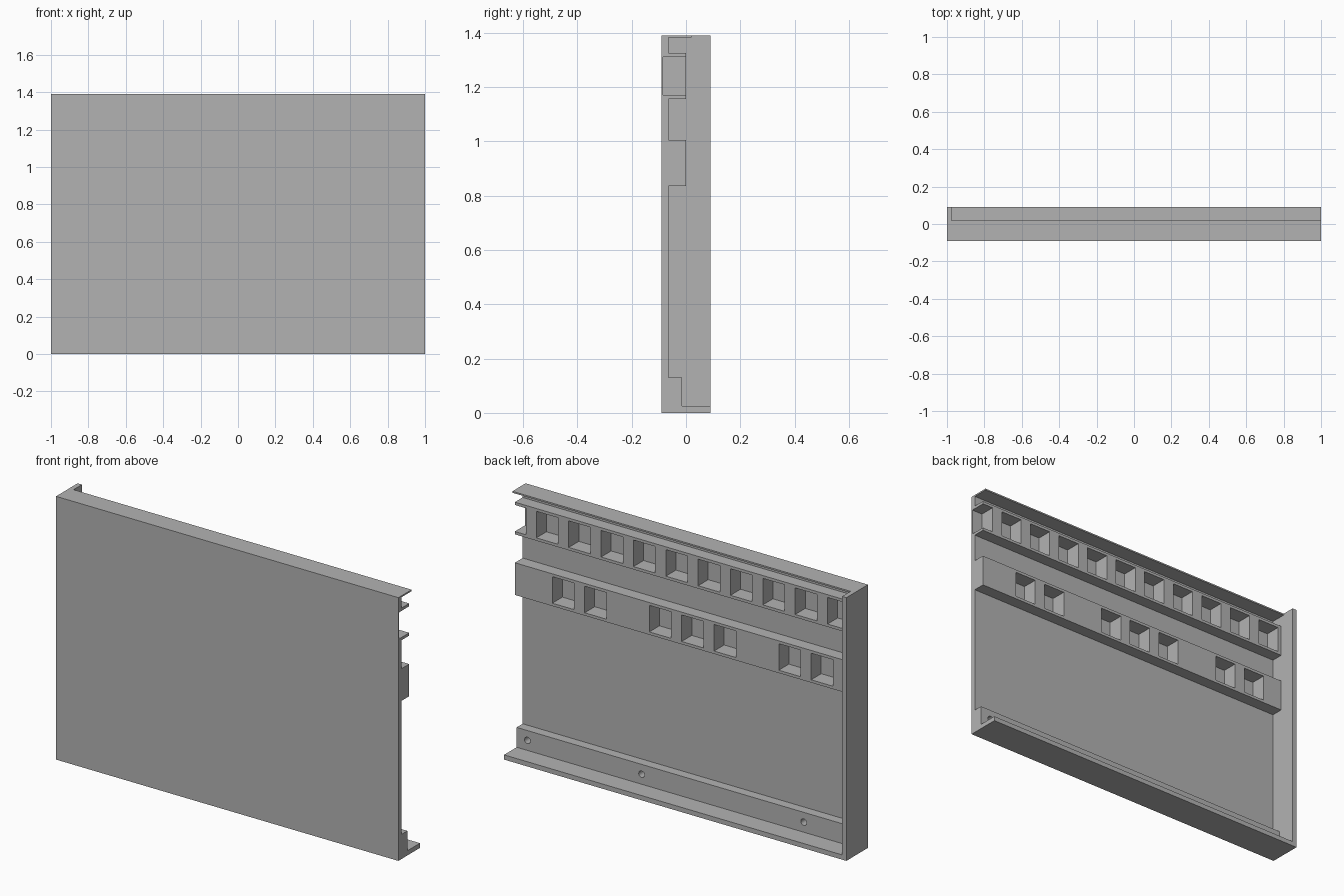
import bpy, bmesh, math
from mathutils import Matrix, Vector

if "Cube" in bpy.data.objects:
    bpy.data.objects.remove(bpy.data.objects["Cube"], do_unlink=True)

grey = bpy.data.materials.new("plain grey")
grey.use_nodes = True
colour = (0.45, 0.45, 0.45, 1)
grey.diffuse_color = colour
grey.node_tree.nodes["Principled BSDF"].inputs["Base Color"].default_value = colour


def make_object(name, bm):
    bmesh.ops.recalc_face_normals(bm, faces=bm.faces)
    mesh = bpy.data.meshes.new(name)
    bm.to_mesh(mesh)
    bm.free()
    mesh.materials.append(grey)
    obj = bpy.data.objects.new(name, mesh)
    bpy.context.collection.objects.link(obj)
    return obj


def add_box(bm, low, high):
    low, high = Vector(low), Vector(high)
    place = Matrix.Translation((low + high) / 2) @ Matrix.Diagonal((*(high - low), 1))
    bmesh.ops.create_cube(bm, size=1, matrix=place)


def cut(target, cutter):
    cutter.hide_render = True
    mod = target.modifiers.new("cut", 'BOOLEAN')
    mod.operation = 'DIFFERENCE'
    mod.solver = 'EXACT'
    mod.object = cutter
    bpy.context.view_layer.objects.active = target
    bpy.ops.object.modifier_apply(modifier=mod.name)
    bpy.data.objects.remove(cutter, do_unlink=True)


# Solid block that the panel is carved from
TOP = 1.39
bm = bmesh.new()
add_box(bm, (-1, -0.09, 0), (1, 0.09, TOP))
panel = make_object("wall_panel", bm)

# Open back: leaves the rails, the flanges and the closed end plate
back_profile = [
    (0.2, 0.025), (-0.015, 0.025), (-0.015, 0.13), (-0.065, 0.13),
    (-0.065, 0.835), (0, 0.835), (0, 1.005), (-0.065, 1.005),
    (-0.065, 1.155), (0, 1.155), (0, 1.325), (-0.065, 1.325),
    (-0.065, 1.382), (0.02, 1.382), (0.02, 1.5), (0.2, 1.5)]
bm = bmesh.new()
face = bm.faces.new([bm.verts.new((-0.975, y, z)) for y, z in back_profile])
side = bmesh.ops.extrude_face_region(bm, geom=[face])["geom"]
bmesh.ops.translate(bm, vec=(2.1, 0, 0),
                    verts=[v for v in side if isinstance(v, bmesh.types.BMVert)])
cut(panel, make_object("back_cutter", bm))

# Square pockets in both rails, and round holes in the bottom rail
PITCH, WIDTH, HEIGHT = 0.189, 0.127, 0.14
bm = bmesh.new()
rows = [(1.063, 1.17, range(11)), (0.781, 0.85, (0, 1, 3, 4, 5, 7, 8))]
for start, z, slots in rows:
    for k in slots:
        x = start - k * PITCH
        add_box(bm, (x - WIDTH, -0.084, z), (x, 0.05, z + HEIGHT))
for x in (0.937, 0.27, -0.677):
    place = Matrix.Translation((x, -0.02, 0.078)) @ Matrix.Rotation(math.pi / 2, 4, 'X')
    bmesh.ops.create_cone(bm, cap_ends=True, segments=20, radius1=0.017,
                          radius2=0.017, depth=0.08, matrix=place)
cut(panel, make_object("pocket_cutter", bm))

# Keep flat faces crisp and the holes round
bpy.ops.object.select_all(action='DESELECT')
panel.select_set(True)
bpy.context.view_layer.objects.active = panel
bpy.ops.object.shade_smooth_by_angle(angle=math.radians(30))
